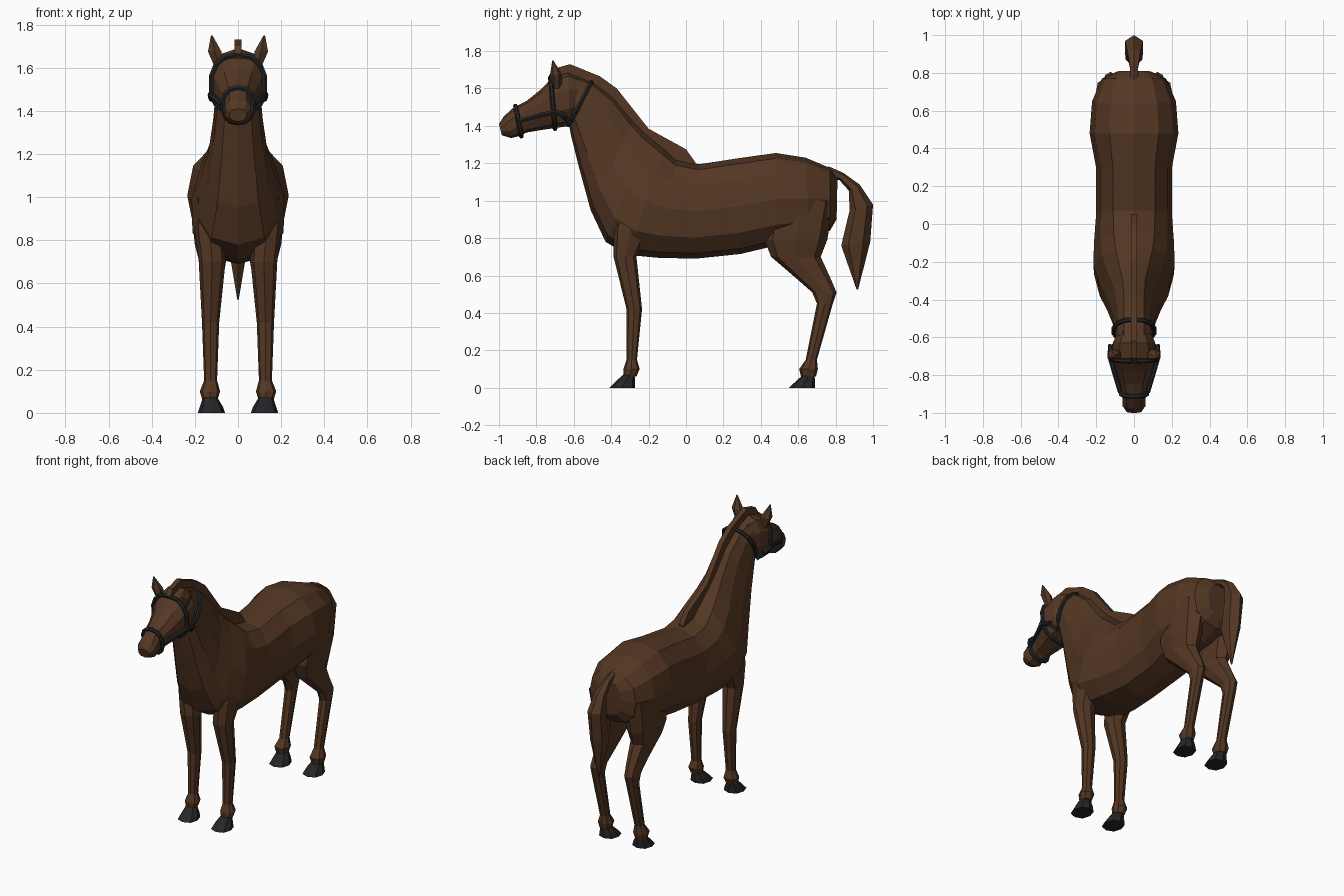
import bpy, bmesh, math
from mathutils import Vector


def material(name, rgb):
    m = bpy.data.materials.new(name)
    m.diffuse_color = (*rgb, 1)
    return m


BROWN = material("brown coat", (0.088, 0.038, 0.017))
BLACK = material("dark hoof and leather", (0.018, 0.019, 0.020))


def section(ring, n, p=0.85, x=0.0):
    """Closed outline between two centre-line points A and B, half width w along x.
    ring = (yA, zA, yB, zB, w, bias); a positive bias narrows the A end."""
    ya, za, yb, zb, w = ring[:5]
    bias = ring[5] if len(ring) > 5 else 0.0
    a, b = Vector((x, ya, za)), Vector((x, yb, zb))
    pts = []
    for k in range(n):
        t = 2 * math.pi * k / n
        c, s = math.cos(t), math.sin(t)
        c = math.copysign(abs(c) ** p, c)
        s = math.copysign(abs(s) ** p, s) * (1 - bias * c)
        pts.append((a + b) / 2 + (a - b) / 2 * c + Vector((w * s, 0, 0)))
    return pts


def loft(name, outlines, mat, mirror=False):
    bm = bmesh.new()
    loops = [[bm.verts.new(v) for v in o] for o in outlines]
    n = len(loops[0])
    for r0, r1 in zip(loops, loops[1:]):
        for i in range(n):
            j = (i + 1) % n
            bm.faces.new((r0[i], r0[j], r1[j], r1[i]))
    bm.faces.new(loops[0])
    bm.faces.new(loops[-1])
    bmesh.ops.recalc_face_normals(bm, faces=bm.faces)
    me = bpy.data.meshes.new(name)
    bm.to_mesh(me)
    bm.free()
    me.materials.append(mat)
    ob = bpy.data.objects.new(name, me)
    bpy.context.collection.objects.link(ob)
    if mirror:
        ob.modifiers.new("mirror", 'MIRROR')
    return ob


def strap(name, pts, closed, mirror=False):
    cu = bpy.data.curves.new(name, 'CURVE')
    cu.dimensions = '3D'
    cu.bevel_depth = 0.013
    cu.bevel_resolution = 1
    cu.use_fill_caps = True
    sp = cu.splines.new('POLY')
    sp.points.add(len(pts) - 1)
    for q, v in zip(sp.points, pts):
        q.co = (*v, 1)
    sp.use_cyclic_u = closed
    sp.use_smooth = False
    cu.materials.append(BLACK)
    ob = bpy.data.objects.new(name, cu)
    bpy.context.collection.objects.link(ob)
    if mirror:
        ob.modifiers.new("mirror", 'MIRROR')


# Body and neck, from rump to throat
body = [
    (0.81, 1.12, 0.805, 0.90, 0.09),
    (0.77, 1.175, 0.77, 0.84, 0.17),
    (0.64, 1.23, 0.66, 0.79, 0.222),
    (0.48, 1.255, 0.48, 0.76, 0.235),
    (0.30, 1.23, 0.29, 0.715, 0.20),
    (0.07, 1.195, 0.05, 0.69, 0.20),
    (-0.05, 1.22, -0.15, 0.695, 0.212, 0.1),
    (-0.12, 1.285, -0.31, 0.71, 0.215, 0.2),
    (-0.21, 1.36, -0.43, 0.78, 0.18, 0.25),
    (-0.28, 1.43, -0.51, 0.95, 0.14, 0.25),
    (-0.38, 1.55, -0.57, 1.17, 0.115, 0.2),
    (-0.48, 1.625, -0.615, 1.35, 0.103, 0.1),
    (-0.58, 1.67, -0.63, 1.43, 0.095),
]
loft("body_and_neck", [section(r, 12) for r in body], BROWN)

# Head, from poll to muzzle
head = [
    (-0.56, 1.66, -0.60, 1.43, 0.09),
    (-0.63, 1.69, -0.62, 1.40, 0.115),
    (-0.71, 1.665, -0.69, 1.39, 0.124),
    (-0.77, 1.60, -0.76, 1.38, 0.102),
    (-0.85, 1.535, -0.85, 1.365, 0.075),
    (-0.92, 1.50, -0.895, 1.345, 0.062),
    (-0.975, 1.45, -0.935, 1.335, 0.064),
    (-1.0, 1.41, -0.985, 1.35, 0.04),
]
loft("head", [section(r, 10) for r in head], BROWN)

# Mane ridge with forelock
crest = [
    (-0.735, 1.665, -0.725, 1.63), (-0.71, 1.705, -0.68, 1.64),
    (-0.62, 1.73, -0.61, 1.64), (-0.46, 1.665, -0.49, 1.58),
    (-0.37, 1.60, -0.41, 1.50), (-0.20, 1.385, -0.25, 1.31),
    (0.0, 1.275, -0.03, 1.18), (0.05, 1.205, 0.04, 1.16),
]
loft("mane", [[Vector((x, y, z)) for x, y, z in
               ((-.017, a, b), (.017, a, b), (.017, c, d), (-.017, c, d))]
              for a, b, c, d in crest], BROWN)

# Tail
tail = [
    (0.76, 1.185, 0.78, 1.11, 0.022), (0.84, 1.15, 0.82, 1.11, 0.025),
    (0.93, 1.085, 0.87, 1.055, 0.04), (1.0, 0.98, 0.875, 0.95, 0.055),
    (0.985, 0.78, 0.83, 0.76, 0.05), (0.92, 0.525, 0.912, 0.525, 0.004),
]
loft("tail", [section(r, 6, 1) for r in tail], BROWN)

# Ears: (z, y, x, half depth, half width)
ear = [(1.60, -0.69, 0.085, 0.025, 0.025), (1.675, -0.695, 0.108, 0.032, 0.036),
       (1.75, -0.712, 0.122, 0.003, 0.004)]
loft("ears", [section((y - d, z, y + d, z, w), 6, 1, x) for z, y, x, d, w in ear],
     BROWN, True)


# Legs: (z, front y, back y, centre x, half width)
def legs(name, rows, mat=BROWN, n=8):
    loft(name, [section((f, z, b, z, w), n, 0.85, x) for z, f, b, x, w in rows],
         mat, True)


legs("front_legs", [
    (1.00, -0.36, -0.17, 0.14, 0.06), (0.85, -0.39, -0.19, 0.133, 0.068),
    (0.70, -0.387, -0.265, 0.12, 0.062), (0.42, -0.318, -0.235, 0.127, 0.040),
    (0.15, -0.318, -0.262, 0.127, 0.030), (0.10, -0.335, -0.248, 0.130, 0.047),
    (0.06, -0.335, -0.265, 0.130, 0.035),
])
legs("hind_legs", [
    (1.00, 0.46, 0.79, 0.125, 0.09), (0.79, 0.42, 0.755, 0.122, 0.080),
    (0.70, 0.455, 0.72, 0.118, 0.062), (0.58, 0.595, 0.775, 0.12, 0.045),
    (0.51, 0.675, 0.805, 0.125, 0.038), (0.45, 0.70, 0.785, 0.127, 0.035),
    (0.15, 0.64, 0.70, 0.127, 0.030), (0.10, 0.605, 0.705, 0.130, 0.047),
    (0.06, 0.615, 0.695, 0.130, 0.035),
])

# Hooves flare towards the ground
for name, y in (("front_hooves", 0.0), ("hind_hooves", 0.962)):
    legs(name, [(0.075, y - 0.33, y - 0.275, 0.13, 0.032),
                (0.025, y - 0.385, y - 0.272, 0.123, 0.055),
                (0.0, y - 0.41, y - 0.272, 0.123, 0.063)], BLACK)

# Halter: loops round nose, brow and neck
loops = {
    "noseband": (-0.912, 1.507, -0.88, 1.345, 0.070),
    "brow_strap": (-0.725, 1.66, -0.70, 1.385, 0.126),
    "neck_strap": (-0.505, 1.635, -0.625, 1.405, 0.108),
}
for name, r in loops.items():
    strap(name, section(r, 14), True)

# Halter side straps
strap("cheek_straps", [(0.072, -0.89, 1.425), (0.108, -0.77, 1.46),
                       (0.128, -0.70, 1.475), (0.124, -0.64, 1.455)], False, True)
strap("jaw_straps", [(0.127, -0.70, 1.48), (0.118, -0.655, 1.455),
                     (0.085, -0.62, 1.415)], False, True)
